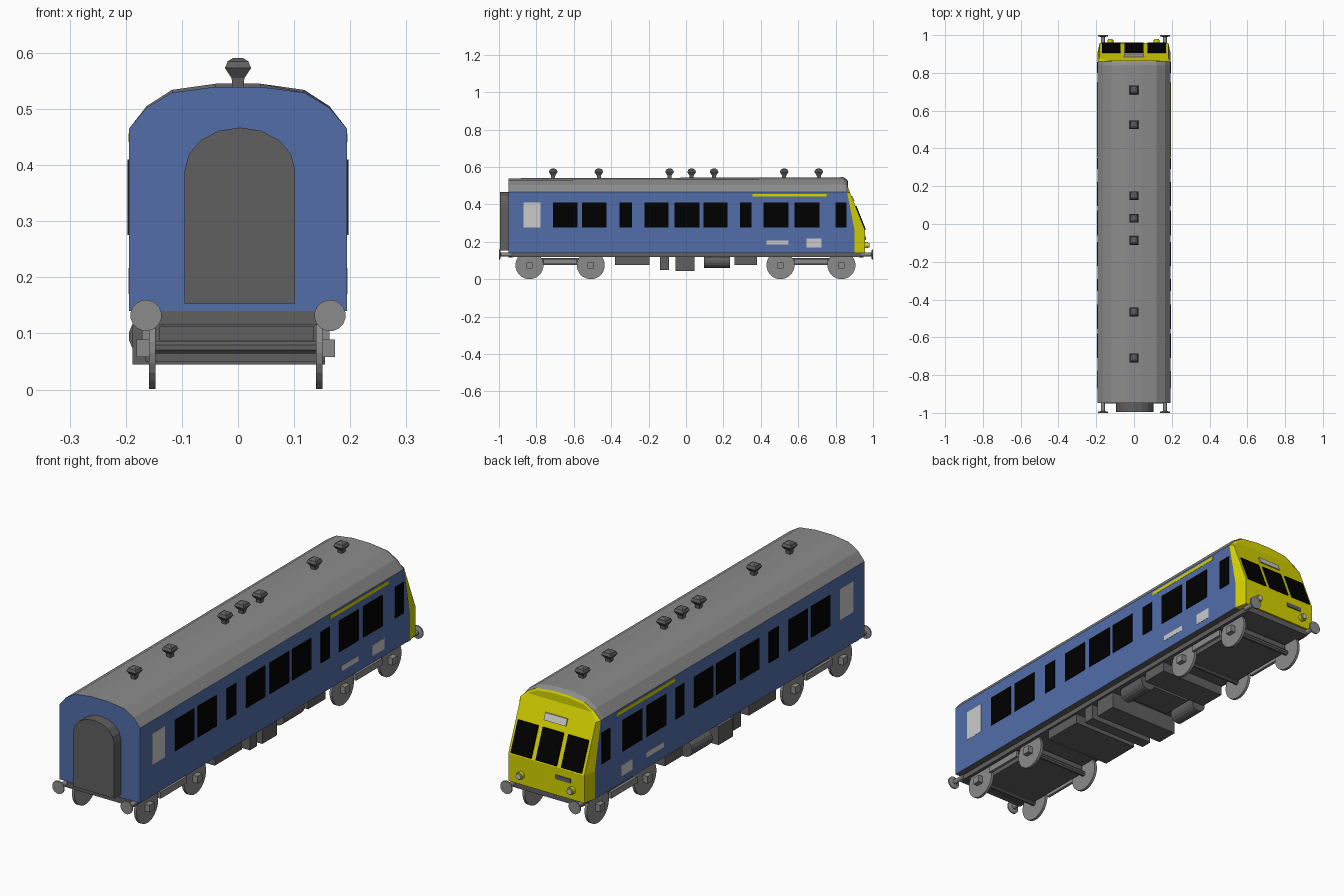
import bpy, math
from mathutils import Matrix

if "Cube" in bpy.data.objects:
    bpy.data.objects.remove(bpy.data.objects["Cube"])


def material(name, rgb):
    m = bpy.data.materials.new(name)
    m.diffuse_color = (*rgb, 1)
    m.use_nodes = True
    m.node_tree.nodes["Principled BSDF"].inputs["Base Color"].default_value = m.diffuse_color
    return m


BLUE = material("blue_paint", (0.085, 0.155, 0.4))
YELLOW = material("yellow_paint", (0.68, 0.66, 0.0))
BLACK = material("dark_glass", (0.0, 0.0, 0.0))
WHITE = material("pale_panel", (0.8, 0.8, 0.8))
GREY = material("roof_grey", (0.26, 0.26, 0.26))
DARK = material("underframe_grey", (0.115, 0.115, 0.115))


def mesh(name, verts, faces, mat=GREY):
    me = bpy.data.meshes.new(name)
    me.from_pydata(verts, [], faces)
    ob = bpy.data.objects.new(name, me)
    bpy.context.collection.objects.link(ob)
    me.materials.append(mat)
    return ob


BOX_FACES = [(0, 1, 3, 2), (4, 6, 7, 5), (0, 4, 5, 1), (2, 3, 7, 6), (0, 2, 6, 4), (1, 5, 7, 3)]


def box(name, x, y, z, mat=DARK):
    return mesh(name, [(a, b, c) for a in x for b in y for c in z], BOX_FACES, mat)


def lathe(name, profile, centre, axis="Z", n=16, mat=GREY):
    """Revolve (radius, height) pairs about an axis through centre."""
    v = [(r * math.cos(2 * math.pi * (i + .5) / n), r * math.sin(2 * math.pi * (i + .5) / n), h)
         for r, h in profile for i in range(n)]
    f = [(k * n + i, k * n + (i + 1) % n, (k + 1) * n + (i + 1) % n, (k + 1) * n + i)
         for k in range(len(profile) - 1) for i in range(n)]
    f += [tuple(reversed(range(n))), tuple(range(len(v) - n, len(v)))]
    ob = mesh(name, v, f, mat)
    rot = {"X": Matrix.Rotation(math.pi / 2, 4, "Y"), "Y": Matrix.Rotation(-math.pi / 2, 4, "X"),
           "Z": Matrix.Identity(4)}[axis]
    ob.data.transform(Matrix.Translation(centre) @ rot)
    return ob


def loft(name, rings, mat):
    n = len(rings[0])
    return mesh(name, sum(rings, []), [(k * n + i, k * n + i + 1, k * n + n + i + 1, k * n + n + i)
                for k in range(len(rings) - 1) for i in range(n - 1)], mat)


# Cross-section, right half from sill to roof crown
HALF = [(.194, .14), (.194, .26), (.194, .465), (.163, .505), (.118, .534), (.04, .545)]
SECTION = HALF + [(-x, z) for x, z in reversed(HALF)]


def cab_edge(z):
    return .902 - min(.205, max(0, z - .26)) * .2


def cab_face(z):
    return .958 - max(0, z - .265) * .4


def droop(z, k):
    return z - max(0, z - .465) * k


# Body shell, with the roof turned down slightly at the cab end
rear = [(x, -.948, droop(z, .07)) for x, z in SECTION]
shoulder = [(x, .842, z) for x, z in SECTION]
edge = [(x * (.985 if z > .47 else 1), cab_edge(z), droop(z, .15)) for x, z in SECTION]
loft("right_body_side", [rear[:3], edge[:3]], BLUE)
loft("left_body_side", [rear[-3:], edge[-3:]], BLUE)
loft("roof", [rear[2:10], shoulder[2:10], edge[2:10]], GREY)
mesh("rear_end", rear, [tuple(range(12))], BLUE)
mesh("body_floor", [rear[0], rear[-1], edge[-1], edge[0]], [(0, 1, 2, 3)], DARK)

# Yellow cab front
nose = [(x * .94, max(cab_face(z), cab_edge(z) + .004), droop(z, .2) - (.004 if z > .4 else 0))
        for x, z in SECTION]
loft("cab_surround", [edge, nose], YELLOW)
mesh("cab_face", nose, [(i, i + 1, 10 - i, 11 - i) for i in range(5)], YELLOW)
mesh("cab_floor", [edge[0], edge[-1], nose[-1], nose[0]], [(0, 1, 2, 3)], YELLOW)


def cab_panel(name, x, z, mat):
    """Thin slab lying on the sloping cab face."""
    mesh(name, [(a, cab_face(c) + d, c) for a in x for d in (-.006, .004) for c in z],
         BOX_FACES, mat)


for x0, x1 in ((-.17, -.072), (-.05, .05), (.072, .17)):
    cab_panel("windscreen", (x0, x1), (.266, .39), BLACK)
cab_panel("destination_panel", (-.053, .053), (.417, .445), WHITE)
cab_panel("cab_grille", (-.118, -.045), (.21, .228), DARK)
for x in (-.125, .12):
    lathe("headlamp_rim", [(.016, 0), (.016, .024)], (x, .95, .182), "Y", 12, YELLOW)
    lathe("headlamp", [(.012, 0), (.012, .03)], (x, .95, .182), "Y", 12, WHITE)

# Side windows and panels, both sides
WINDOWS = [(-.71, -.58), (-.555, -.425), (-.355, -.29), (-.222, -.094), (-.062, .072),
           (.094, .222), (.29, .35), (.415, .548), (.58, .713), (.80, .858)]
for s, side in ((1, "right"), (-1, "left")):
    x = (s * .188, s * .197)
    thin = (s * .188, s * .195)
    for y in WINDOWS:
        box(side + "_window", x, y, (.275, .41), BLACK)
    box(side + "_rear_door_panel", thin, (-.87, -.778), (.275, .41), WHITE)
    box(side + "_long_panel", thin, (.43, .548), (.185, .208), WHITE)
    box(side + "_square_panel", thin, (.645, .725), (.17, .217), WHITE)
    box(side + "_yellow_stripe", thin, (.355, .752), (.441, .456), YELLOW)

# Arched gangway on the rear end
arch = [(-.095, .153), (.102, .153)] + [
    (.0035 + .0985 * math.cos(math.pi * i / 8), .39 + .077 * math.sin(math.pi * i / 8))
    for i in range(9)]
n = len(arch)
mesh("gangway", [(x, y, z) for y in (-.995, -.945) for x, z in arch],
     [tuple(range(n)), tuple(range(2 * n - 1, n - 1, -1))] +
     [(i, (i + 1) % n, n + (i + 1) % n, n + i) for i in range(n)], DARK)

# Roof vents, square in plan
for y in (-.71, -.466, -.088, .03, .15, .525, .71):
    lathe("roof_vent", [(.014, .538), (.016, .555), (.033, .573), (.026, .585), (.012, .591)],
          (0, y, 0), "Z", 4, DARK)

# Underframe and equipment
box("underframe", (-.165, .165), (-.945, .945), (.118, .14))
for y, x, z in (((-.38, -.195), (-.165, .155), .075), ((-.14, -.09), (-.165, .155), .05),
                ((-.055, .045), (-.188, .155), .045), ((.095, .235), (-.1, .09), .085),
                ((.26, .38), (-.165, .155), .075)):
    box("equipment_box", x, y, (z, .125))
for x in (-.16, .12):
    lathe("tank", [(.035, .095), (.035, .235)], (x, 0, .095), "Y", 16, DARK)

# Bogies, wheels and axle boxes
for c, d in ((-.673, .164), (.668, .163)):
    box("bogie_frame", (-.14, .135), (c - d, c + d), (.076, .112))
    for x in (-.165, .157):
        box("bogie_side_bar", (x - .006, x + .006), (c - .09, c + .09), (.08, .108), GREY)
    for y in (c - d, c + d):
        lathe("axle", [(.012, -.15), (.012, .145)], (0, y, .075), "X", 8, DARK)
        for x in (-.153, .145):
            s = 1 if x > 0 else -1
            lathe("wheel", [(.075, -.006), (.075, .006)], (x, y, .075), "X", 24)
            box("axle_box", (x, x + s * .028), (y - .017, y + .017), (.058, .089), GREY)

# Buffers at both ends
for s in (-1, 1):
    for x in (-.164, .164):
        lathe("buffer", [(.01, .93 * s), (.01, .99 * s), (.028, .994 * s), (.028, s)],
              (x, 0, .132), "Y", 16)
    box("buffer_beam", (-.165, .165), (s * .925, s * .95), (.115, .14))
